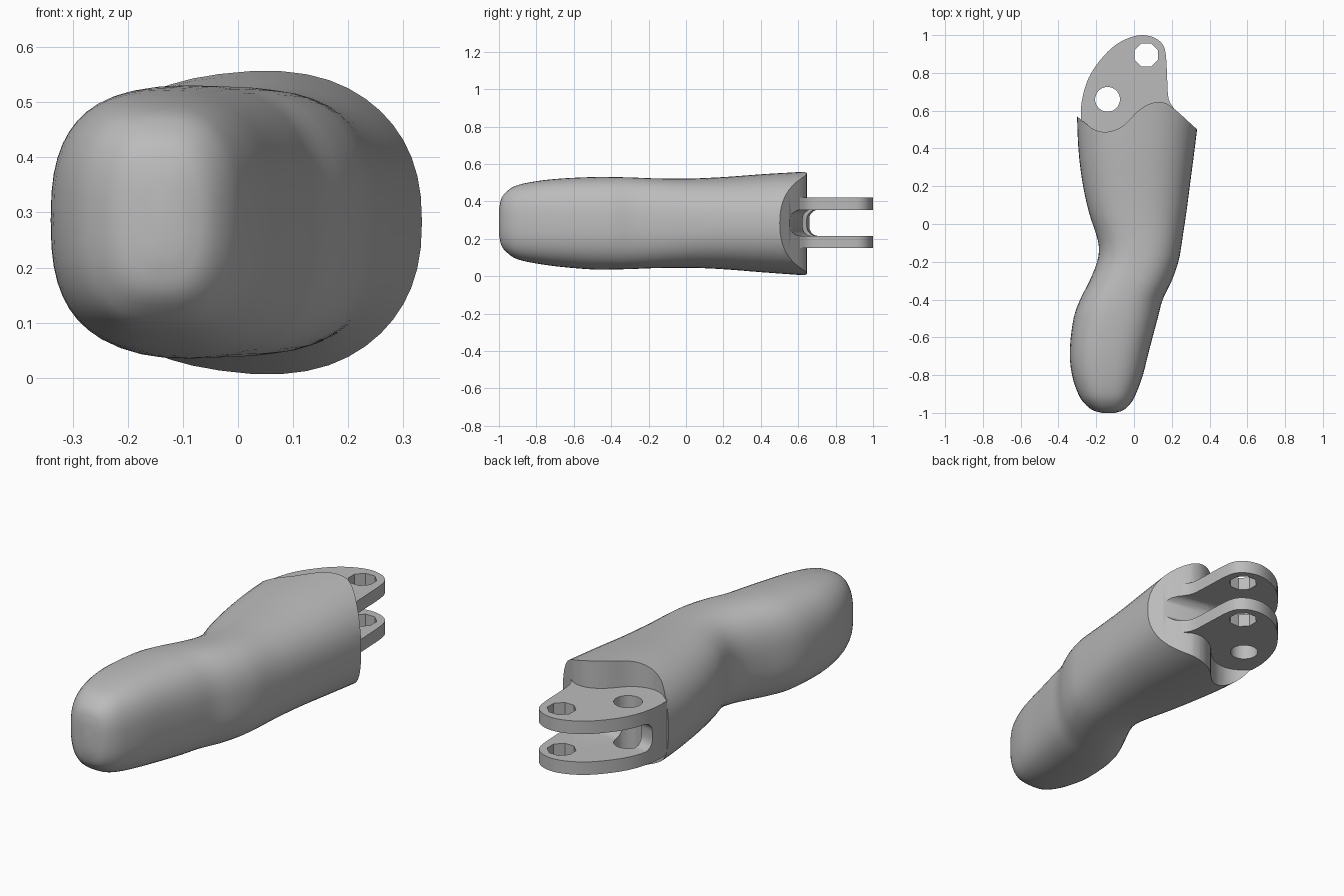
import bpy, bmesh, math
from mathutils import Vector

cube = bpy.data.objects.get("Cube")
if cube:
    bpy.data.objects.remove(cube)

MID = 0.285  # mid height of the hinge

grey = bpy.data.materials.new("plain_grey")
grey.use_nodes = True
GREY = (0.5, 0.5, 0.5, 1)
grey.diffuse_color = GREY
grey.node_tree.nodes["Principled BSDF"].inputs["Base Color"].default_value = GREY


def finish(name, bm):
    bmesh.ops.recalc_face_normals(bm, faces=bm.faces)
    mesh = bpy.data.meshes.new(name)
    bm.to_mesh(mesh)
    bm.free()
    obj = bpy.data.objects.new(name, mesh)
    mesh.materials.append(grey)
    bpy.context.collection.objects.link(obj)
    return obj


def prism(name, outline, low, high):
    """Extrude a plan outline between two heights."""
    bm = bmesh.new()
    face = bm.faces.new([bm.verts.new((x, y, low)) for x, y in outline])
    top = bmesh.ops.extrude_face_region(bm, geom=[face])["geom"]
    verts = [v for v in top if isinstance(v, bmesh.types.BMVert)]
    bmesh.ops.translate(bm, verts=verts, vec=(0, 0, high - low))
    return finish(name, bm)


def smooth_path(points, steps=4):
    """Catmull-Rom curve through the points."""
    pts = [Vector(p) for p in points]
    pts = [2 * pts[0] - pts[1]] + pts + [2 * pts[-1] - pts[-2]]
    out = []
    for a, b, c, d in zip(pts, pts[1:], pts[2:], pts[3:]):
        for i in range(steps):
            t = i / steps
            out.append(0.5 * (2 * b + (c - a) * t + (2 * a - 5 * b + 4 * c - d) * t ** 2
                              + (3 * b - a - 3 * c + d) * t ** 3))
    return out + [pts[-2]]


def circle(x, y, r, sides):
    turns = [math.tau * (i + 0.5) / sides for i in range(sides)]
    return [(x + r * math.cos(a), y + r * math.sin(a)) for a in turns]


def cut(obj, cutter):
    mod = obj.modifiers.new("cut", "BOOLEAN")
    mod.operation, mod.solver, mod.object = "DIFFERENCE", "EXACT", cutter
    bpy.context.view_layer.objects.active = obj
    bpy.ops.object.modifier_apply(modifier=mod.name)


# Finger body: rounded sections along y as (y, right x, left x, height range)
sections = [
    (-1.0, -0.17, -0.10, 0.22, 0.36), (-0.985, -0.22, -0.055, 0.16, 0.42),
    (-0.95, -0.262, -0.018, 0.12, 0.46), (-0.9, -0.295, 0.01, 0.09, 0.487),
    (-0.8, -0.328, 0.047, 0.068, 0.508), (-0.67, -0.34, 0.08, 0.05, 0.522),
    (-0.5, -0.32, 0.125, 0.036, 0.53), (-0.4, -0.285, 0.152, 0.036, 0.53),
    (-0.3, -0.235, 0.2, 0.038, 0.528), (-0.2, -0.195, 0.235, 0.042, 0.524),
    (-0.12, -0.186, 0.25, 0.044, 0.522), (-0.04, -0.205, 0.262, 0.045, 0.521),
    (0.06, -0.238, 0.277, 0.044, 0.523), (0.22, -0.273, 0.298, 0.036, 0.531),
    (0.42, -0.296, 0.324, 0.02, 0.546), (0.7, -0.304, 0.358, 0.0, 0.562)]
SIDES = 48
bm = bmesh.new()
rings = []
for y, x0, x1, z0, z1 in smooth_path(sections, 3):
    power = 2 / (2.45 - 0.25 * y)
    ring = []
    for i in range(SIDES):
        c, s = math.cos(math.tau * i / SIDES), math.sin(math.tau * i / SIDES)
        ring.append(bm.verts.new((
            (x0 + x1) / 2 + (x1 - x0) / 2 * math.copysign(abs(c) ** power, c), y,
            (z0 + z1) / 2 + (z1 - z0) / 2 * math.copysign(abs(s) ** power, s))))
    rings.append(ring)
for a, b in zip(rings, rings[1:]):
    for i in range(SIDES):
        j = (i + 1) % SIDES
        bm.faces.new((a[i], a[j], b[j], b[i]))
bm.faces.new(rings[0])
bm.faces.new(rings[-1])
body = finish("finger_body", bm)

# Wavy end cut of the body
wave = smooth_path([(-0.31, 0.575), (-0.27, 0.545), (-0.21, 0.5), (-0.14, 0.488), (-0.06, 0.518),
                    (0.02, 0.597), (0.08, 0.635), (0.14, 0.645), (0.2, 0.62), (0.335, 0.5)])
end_cutter = prism("end_cutter", wave + [(0.5, 0.36), (0.5, 1), (-0.5, 1), (-0.5, 0.65)], -0.2, 0.8)
cut(body, end_cutter)

# Hinge block, rounded in plan and rooted inside the body
edge = smooth_path([(-0.28, 0.55), (-0.278, 0.64), (-0.25, 0.75), (-0.2, 0.84), (-0.12, 0.93),
                    (-0.04, 0.98), (0.04, 1.0), (0.11, 0.985), (0.155, 0.945), (0.17, 0.88),
                    (0.176, 0.76), (0.184, 0.66), (0.22, 0.6)])
hinge = prism("hinge_forks", edge + [(0.1, 0.45), (-0.2, 0.45)], MID - 0.135, MID + 0.135)

# Slot between the two forks, with rounded floor corners
bm = bmesh.new()
bmesh.ops.create_cube(bm, size=1)
bmesh.ops.scale(bm, verts=bm.verts, vec=(1.4, 0.8, 0.14))
floor = [e for e in bm.edges if all(v.co.y < 0 for v in e.verts)
         and abs(e.verts[0].co.x - e.verts[1].co.x) > 1]
bmesh.ops.bevel(bm, geom=floor, offset=0.05, segments=5, profile=0.5, affect="EDGES")
slot = finish("slot_cutter", bm)
tilt = -0.187
slot.rotation_euler.z = tilt
slot.location = (-0.28 - 0.4 * math.sin(tilt), 0.66 + 0.4 * math.cos(tilt), MID)

# Pin holes
pin_holes = [prism("pin_hole_cutter", circle(0.065, 0.895, 0.067, 8), -0.2, 0.8),
             prism("tendon_hole_cutter", circle(-0.14, 0.66, 0.066, 20), -0.2, 0.8)]

bpy.context.view_layer.update()
cut(body, slot)
for cutter in [slot] + pin_holes:
    cut(hinge, cutter)
for cutter in [end_cutter, slot] + pin_holes:
    bpy.data.objects.remove(cutter)

# Smooth shading with sharp edges kept
for obj in (body, hinge):
    bpy.ops.object.select_all(action="DESELECT")
    obj.select_set(True)
    bpy.context.view_layer.objects.active = obj
    bpy.ops.object.shade_smooth_by_angle(angle=math.radians(35))
